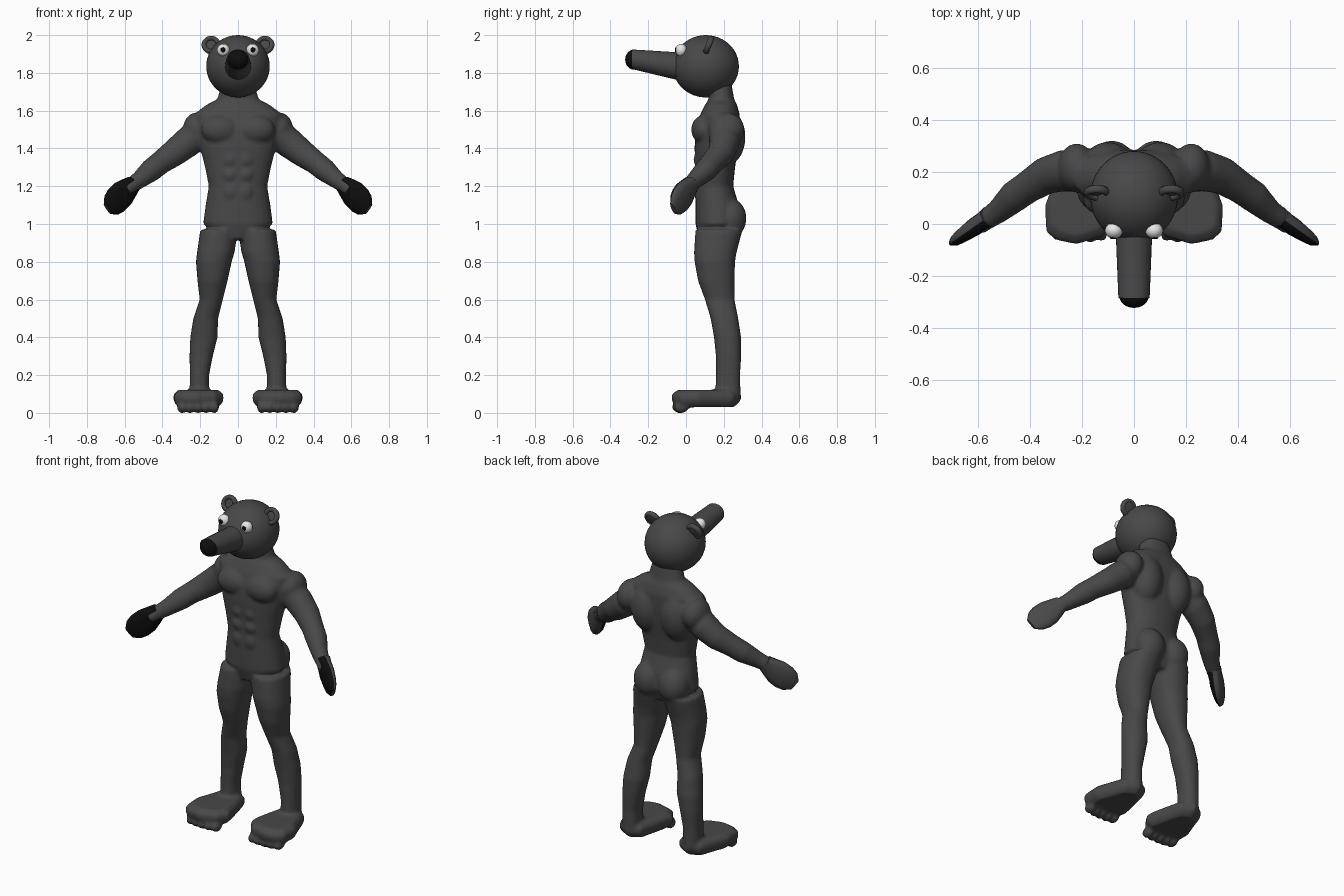
import bpy, bmesh, math
from mathutils import Vector, Matrix

if "Cube" in bpy.data.objects:
    bpy.data.objects.remove(bpy.data.objects["Cube"])


def material(name, rgb):
    m = bpy.data.materials.new(name)
    m.diffuse_color = (*rgb, 1)
    m.use_nodes = True
    m.node_tree.nodes["Principled BSDF"].inputs["Base Color"].default_value = m.diffuse_color
    return m


GREY = material("dark grey fur", (0.065, 0.065, 0.065))
BLACK = material("black", (0.004, 0.004, 0.004))
WHITE = material("eye white", (0.8, 0.8, 0.8))


def finish(bm, name, *mats):
    bmesh.ops.recalc_face_normals(bm, faces=bm.faces[:])
    for f in bm.faces:
        f.smooth = True
    me = bpy.data.meshes.new(name)
    bm.to_mesh(me)
    bm.free()
    ob = bpy.data.objects.new(name, me)
    bpy.context.collection.objects.link(ob)
    for m in mats:
        me.materials.append(m)
    return ob


def ball(bm, c, r, tilt=0, seg=32):
    mat = Matrix.Translation(c) @ Matrix.Rotation(tilt, 4, 'X') @ Matrix.Diagonal((*r, 1))
    bmesh.ops.create_uvsphere(bm, u_segments=seg, v_segments=seg // 2, radius=1, matrix=mat)


def skin(bm, loops):
    """Closed tube through loops of points."""
    rows = [[bm.verts.new(p) for p in loop] for loop in loops]
    n = len(rows[0])
    for a, b in zip(rows, rows[1:]):
        for i in range(n):
            j = (i + 1) % n
            bm.faces.new((a[i], a[j], b[j], b[i]))
    bm.faces.new(rows[0][::-1])
    bm.faces.new(rows[-1])


def oval(c, u, v, n=24, power=0.9):
    def w(t):
        return math.copysign(abs(t) ** power, t)
    return [Vector(c) + Vector(u) * w(math.cos(2 * math.pi * i / n))
            + Vector(v) * w(math.sin(2 * math.pi * i / n)) for i in range(n)]


def level(z, x0, x1, y0, y1):
    return oval(((x0 + x1) / 2, (y0 + y1) / 2, z), ((x1 - x0) / 2, 0, 0), (0, (y1 - y0) / 2, 0))


# body: overlapping masses fused by a voxel remesh
bm = bmesh.new()
torso = [(.92, .08, .07, .25), (1.0, .185, .05, .285), (1.1, .172, .05, .28), (1.2, .155, .052, .25),
         (1.3, .175, .05, .26), (1.4, .20, .045, .275), (1.5, .22, .05, .285), (1.58, .235, .075, .285),
         (1.63, .17, .10, .27), (1.66, .11, .12, .255), (1.75, .085, .11, .24)]
skin(bm, [level(z, -w, w, a, b) for z, w, a, b in torso])

leg = [(.97, .0, .20, .05, .30), (.85, .018, .217, .042, .268), (.8, .033, .223, .045, .26),
       (.7, .055, .215, .063, .257), (.6, .08, .203, .10, .257), (.5, .105, .237, .13, .277),
       (.4, .108, .253, .148, .292), (.3, .133, .257, .158, .292), (.2, .153, .255, .158, .287),
       (.08, .153, .257, .155, .29)]
arm = [(.18, .2, 1.50, .08), (.27, .205, 1.43, .08), (.34, .185, 1.375, .072), (.41, .14, 1.325, .062),
       (.46, .105, 1.285, .061), (.52, .05, 1.235, .047), (.57, .015, 1.2, .04), (.60, -.01, 1.175, .035)]
foot = [(.20, .29), (.275, .25), (.31, .15), (.34, .07), (.335, -.03), (.295, -.06),
        (.22, -.075), (.12, -.045), (.077, .02), (.10, .13), (.13, .25)]
bulges = [((.095, .09, 1.50), (.10, .062, .075)),     # pectorals
          ((.085, .235, 1.03), (.088, .085, .105)),   # buttocks
          ((.10, .215, 1.46), (.10, .10, .15)),       # back muscles
          ((.22, .215, 1.50), (.072, .095, .09)),     # shoulders
          ((.04, .062, 1.34), (.036, .022, .038)),    # stomach
          ((.04, .062, 1.26), (.036, .022, .036)),
          ((.038, .062, 1.17), (.036, .02, .045))]
for s in (-1, 1):
    skin(bm, [[Vector((s * p.x, p.y, p.z)) for p in level(*r)] for r in leg])
    pts = [Vector((s * x, y, z)) for x, y, z, r in arm]
    loops = []
    for i, p in enumerate(pts):
        d = (pts[min(i + 1, len(pts) - 1)] - pts[max(i - 1, 0)]).normalized()
        u = d.cross(Vector((0, 1, 0))).normalized()
        loops.append(oval(p, u * arm[i][3], d.cross(u) * arm[i][3], power=1))
    skin(bm, loops)
    for c, r in bulges:
        ball(bm, (s * c[0], c[1], c[2]), r)
    # slipper-shaped foot with five toes underneath
    skin(bm, [[Vector((s * (.21 + (x - .21) * k), .1 + (y - .1) * k, z)) for x, y in foot]
              for z, k in ((.03, .82), (.055, .98), (.075, 1.02), (.1, 1.0), (.122, .82))])
    for i in range(5):
        x = .125 + .043 * i
        ball(bm, (s * x, -.035 + .12 * (x - .2) ** 2 * 10, .03), (.026, .04, .032), seg=16)
body = finish(bm, "body", GREY)
rm = body.modifiers.new("fuse", 'REMESH')
rm.mode = 'VOXEL'
rm.voxel_size = .01
rm.use_smooth_shade = True
sm = body.modifiers.new("soften", 'SMOOTH')
sm.factor = .5
sm.iterations = 6

# mitten hands with black palms
for s, side in ((-1, "right"), (1, "left")):
    bm = bmesh.new()
    d = Vector((s * .63, -.45, -.63)).normalized()
    n = Vector((s * -.55, -.83, 0))
    n = (n - d * n.dot(d)).normalized()
    u = n.cross(d)
    start = Vector((s * .555, .03, 1.215))
    skin(bm, [oval(start + d * t, u * w, n * h, n=12, power=.8) for t, w, h in
              ((0, .045, .04), (.04, .06, .035), (.09, .076, .035), (.14, .077, .03),
               (.18, .066, .024), (.215, .035, .012))])
    bmesh.ops.recalc_face_normals(bm, faces=bm.faces[:])
    for f in bm.faces:
        f.material_index = 1 if f.normal.dot(n) > .1 else 0
    finish(bm, side + "_hand", GREY, BLACK)

# head
bm = bmesh.new()
ball(bm, (0, .105, 1.835), (.168, .175, .165), seg=48)
finish(bm, "head", GREY)

# snout and nose
bm = bmesh.new()
skin(bm, [oval((0, y, z), (rx, 0, 0), (0, 0, rz), n=32, power=1) for y, z, rx, rz in
          ((.05, 1.83, .073, .08), (-.06, 1.838, .069, .072), (-.285, 1.872, .06, .052))])
snout = finish(bm, "snout", GREY)
bm = bmesh.new()
ball(bm, (0, -.275, 1.87), (.057, .047, .053))
finish(bm, "nose", BLACK)

for s, side in ((-1, "right"), (1, "left")):
    # ear: rolled rim round a thin dish, leaning back
    bm = bmesh.new()
    tilt = math.radians(-22)
    c = Vector((s * .142, .12, 1.948))
    ball(bm, c + Vector((0, .006, 0)), (.045, .01, .045), tilt, 24)
    rot = Matrix.Rotation(tilt, 3, 'X')
    rings = []
    for i in range(28):
        a = 2 * math.pi * i / 28
        o = Vector((math.cos(a), 0, math.sin(a)))
        rings.append([bm.verts.new(c + rot @ (o * (.038 + .013 * math.cos(b)) + Vector((0, .016 * math.sin(b), 0))))
                      for b in [2 * math.pi * k / 10 for k in range(10)]])
    for i in range(28):
        p, q = rings[i], rings[(i + 1) % 28]
        for k in range(10):
            m = (k + 1) % 10
            bm.faces.new((p[k], p[m], q[m], q[k]))
    finish(bm, side + "_ear", GREY)
    # eye and pupil
    bm = bmesh.new()
    ball(bm, (s * .077, -.025, 1.92), (.034, .031, .034))
    finish(bm, side + "_eye", WHITE)
    bm = bmesh.new()
    ball(bm, (s * .079, -.054, 1.922), (.014, .0045, .014), seg=16)
    finish(bm, side + "_pupil", BLACK)

# keep hard edges on the snout end and the hands
bpy.ops.object.select_all(action='DESELECT')
for ob in bpy.data.objects:
    if ob.name.endswith("hand") or ob.name == "snout":
        ob.select_set(True)
        bpy.context.view_layer.objects.active = ob
bpy.ops.object.shade_smooth_by_angle(angle=math.radians(50))
